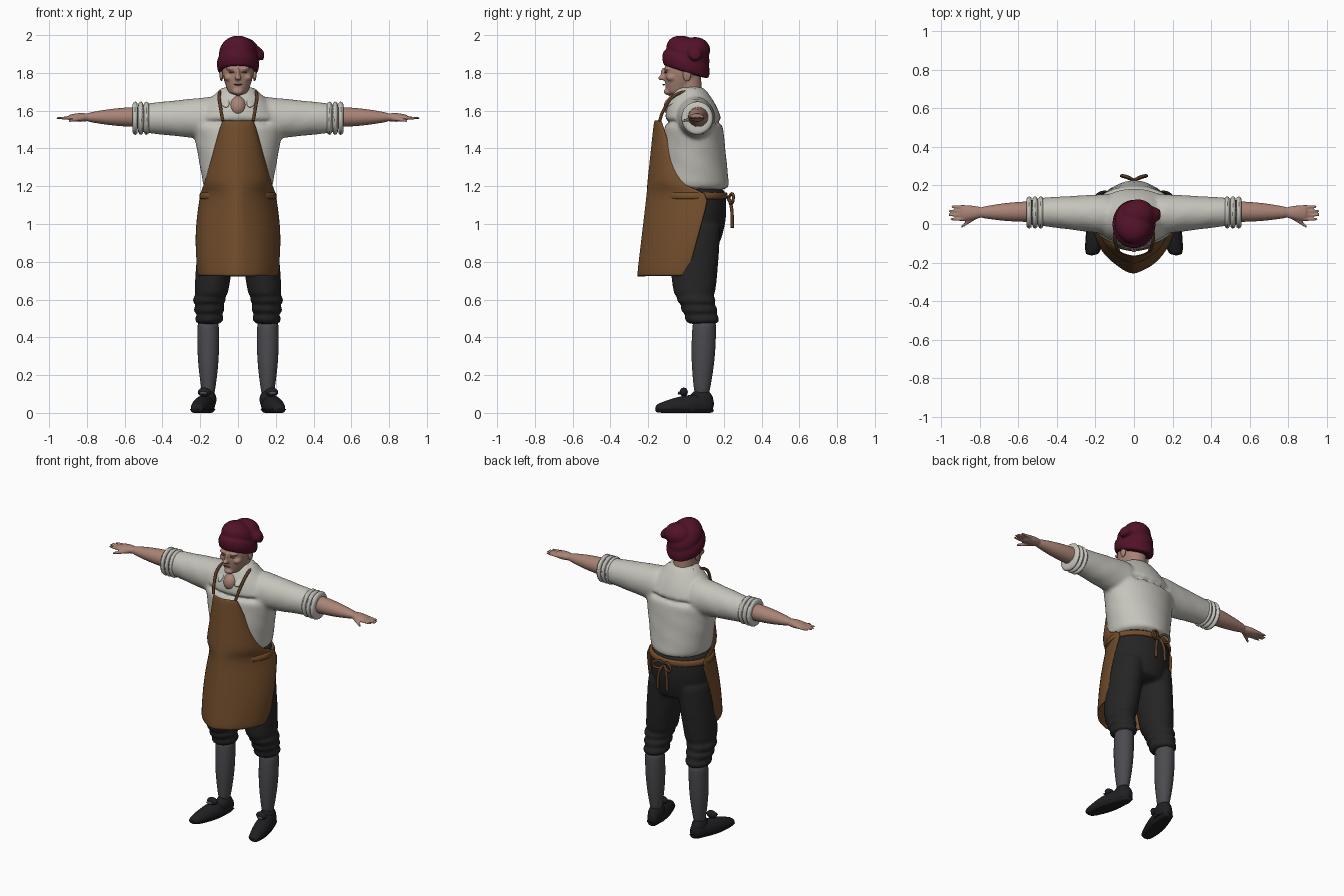
import bpy, bmesh, math
from mathutils import Matrix, Vector

cube = bpy.data.objects.get("Cube")
if cube:
    bpy.data.objects.remove(cube)


def colour(name, red, green, blue):
    material = bpy.data.materials.new(name)
    material.use_nodes = True
    material.diffuse_color = (red, green, blue, 1)
    shader = material.node_tree.nodes["Principled BSDF"]
    shader.inputs["Base Color"].default_value = (red, green, blue, 1)
    shader.inputs["Roughness"].default_value = .8
    return material


skin = colour("skin", .4, .23, .18)
dark_skin = colour("dark skin", .2, .1, .08)
linen = colour("linen", .56, .55, .5)
leather = colour("brown leather", .17, .075, .025)
dark_strap = colour("dark strap", .1, .045, .018)
wool = colour("burgundy wool", .085, .006, .022)
black_cloth = colour("black cloth", .018, .018, .018)
grey_knit = colour("grey knit", .07, .07, .08)
black_leather = colour("black leather", .014, .014, .016)


def grid_faces(bm, rows, closed):
    """Skin neighbouring rows of vertices with quads."""
    for lower, upper in zip(rows, rows[1:]):
        count = len(lower)
        for i in range(count if closed else count - 1):
            j = (i + 1) % count
            bm.faces.new((lower[i], lower[j], upper[j], upper[i]))


def limb(bm, start, end, radii_start, radii_end, bulge=0, mirror=False, fold=0, sides=20):
    """Tapered elliptical tube, swollen halfway by bulge and rippled by fold."""
    start, end = Vector(start), Vector(end)
    along = max(range(3), key=lambda k: abs(end[k] - start[k]))
    across, up = [k for k in range(3) if k != along]
    steps = 8
    for side in (1, -1) if mirror else (1,):
        rows = []
        for step in range(steps + 1):
            t = step / steps
            swell = bulge * math.sin(math.pi * t)
            radii = Vector(radii_start).lerp(Vector(radii_end), t)
            row = []
            for i in range(sides):
                angle = math.tau * i / sides
                ripple = 1 + fold * math.sin(4 * angle + 20 * t)
                point = start.lerp(end, t)
                point[across] += (radii[0] + swell) * ripple * math.cos(angle)
                point[up] += (radii[1] + swell) * ripple * math.sin(angle)
                point.x *= side
                row.append(bm.verts.new(point))
            rows.append(row)
        grid_faces(bm, rows, True)
        bm.faces.new(rows[0])
        bm.faces.new(rows[-1])


def blob(bm, centre, size, mirror=False):
    """Ellipsoid, optionally on both sides."""
    for side in (1, -1) if mirror else (1,):
        place = Matrix.Translation((side * centre[0], centre[1], centre[2]))
        bmesh.ops.create_uvsphere(bm, u_segments=20, v_segments=12, radius=1,
                                  matrix=place @ Matrix.Diagonal((*size, 1)))


def finish(bm, name, material, subdivide=1, voxel=0, thickness=0):
    """Turn the bmesh into a smooth object, blended into one skin if voxel is set."""
    bmesh.ops.recalc_face_normals(bm, faces=bm.faces)
    mesh = bpy.data.meshes.new(name)
    bm.to_mesh(mesh)
    bm.free()
    mesh.materials.append(material)
    mesh.polygons.foreach_set("use_smooth", [True] * len(mesh.polygons))
    thing = bpy.data.objects.new(name, mesh)
    bpy.context.collection.objects.link(thing)
    if thickness:
        thing.modifiers.new("thickness", "SOLIDIFY").thickness = thickness
    subdivision = thing.modifiers.new("smooth form", "SUBSURF")
    subdivision.levels = subdivision.render_levels = subdivide
    if voxel:
        remesh = thing.modifiers.new("blend", "REMESH")
        remesh.mode, remesh.voxel_size, remesh.use_smooth_shade = "VOXEL", voxel, True
        soften = thing.modifiers.new("soften", "SMOOTH")
        soften.factor, soften.iterations = .5, 4


def oval(name, material, centre, size, mirror=False):
    bm = bmesh.new()
    blob(bm, centre, size, mirror)
    finish(bm, name, material)


def cords(name, material, points, radius):
    """A smooth round strap on each side."""
    for side, label in ((1, "left"), (-1, "right")):
        curve = bpy.data.curves.new(name, "CURVE")
        curve.dimensions, curve.bevel_depth, curve.bevel_resolution = "3D", radius, 2
        curve.use_fill_caps = True
        spline = curve.splines.new("BEZIER")
        spline.bezier_points.add(len(points) - 1)
        for knot, (x, y, z) in zip(spline.bezier_points, points):
            knot.co = (side * x, y, z)
            knot.handle_left_type = knot.handle_right_type = "AUTO"
        curve.materials.append(material)
        thing = bpy.data.objects.new(label + "_" + name, curve)
        bpy.context.collection.objects.link(thing)


# Shirt: waist, shoulders and sleeves blended together
shirt = bmesh.new()
limb(shirt, (0, .045, 1.17), (0, .04, 1.55), (.18, .19), (.25, .155), fold=.015)
limb(shirt, (0, .04, 1.54), (0, .02, 1.73), (.24, .155), (.08, .07), bulge=.015)
limb(shirt, (.1, .05, 1.56), (.53, .065, 1.56), (.11, .12), (.07, .075), mirror=True, fold=.03)
finish(shirt, "shirt", linen, voxel=.011)

# Rolled cuffs: three soft turns on each sleeve
cuffs = bmesh.new()
for turn in range(3):
    x = .47 + .03 * turn
    limb(cuffs, (x, .06, 1.56), (x + .03, .06, 1.56), (.074, .078), (.07, .075),
         bulge=.013, mirror=True, fold=.03)
finish(cuffs, "rolled_cuffs", linen)

# Collar: one folded leaf on each side
collar = bmesh.new()
inner = [(0, .08, 1.73), (.065, .05, 1.74), (.08, -.02, 1.71), (.03, -.11, 1.64)]
outer = [(0, .12, 1.69), (.1, .08, 1.69), (.12, -.04, 1.67), (.07, -.13, 1.6)]
for side in (1, -1):
    grid_faces(collar, [[collar.verts.new((side * x, y, z)) for x, y, z in edge]
                        for edge in (inner, outer)], False)
finish(collar, "collar", linen, subdivide=2, thickness=.012)

# Head, neck and open chest, with nose, brow, chin and cheeks
head = bmesh.new()
limb(head, (0, -.045, 1.68), (0, .01, 1.92), (.045, .055), (.085, .1), bulge=.02)
limb(head, (0, .02, 1.6), (0, .01, 1.8), (.065, .07), (.065, .07))
blob(head, (0, -.06, 1.62), (.05, .06, .06))
blob(head, (0, -.118, 1.795), (.011, .017, .034))
blob(head, (0, -.128, 1.773), (.018, .022, .013))
blob(head, (.034, -.1, 1.822), (.03, .017, .01), mirror=True)
blob(head, (0, -.095, 1.7), (.03, .024, .018))
blob(head, (.05, -.075, 1.775), (.025, .03, .02), mirror=True)
finish(head, "head_and_neck", skin, voxel=.006)
oval("ears", skin, (.088, .005, 1.79), (.01, .022, .034), mirror=True)
oval("eyes", dark_skin, (.033, -.108, 1.803), (.016, .008, .005), mirror=True)
oval("mouth", dark_skin, (0, -.118, 1.738), (.026, .007, .004))

# Knitted cap: band and dome tipped toward the nape, then a flopped point
cap = bmesh.new()
limb(cap, (0, 0, 1.8), (0, 0, 1.89), (.104, .118), (.104, .118), bulge=.01)
blob(cap, (0, .01, 1.9), (.104, .118, .095))
for vert in cap.verts:
    vert.co.z -= .3 * vert.co.y
blob(cap, (.02, .05, 1.92), (.09, .08, .07))
limb(cap, (0, .04, 1.95), (.14, .05, 1.89), (.06, .045), (.025, .025), bulge=.012)
finish(cap, "cap", wool, voxel=.007)

# Forearms, palms, fingers and thumbs
arms = bmesh.new()
limb(arms, (.5, .065, 1.567), (.81, .06, 1.565), (.055, .055), (.026, .021), .008, True)
limb(arms, (.79, .06, 1.565), (.9, .057, 1.563), (.026, .02), (.037, .013), .007, True)
for finger in range(4):
    y = .024 + .022 * finger
    tip = .972 - .012 * abs(finger - 1.4)
    limb(arms, (.87, y, 1.563), (tip, y, 1.56), (.011, .011), (.006, .006), mirror=True, sides=10)
limb(arms, (.81, .045, 1.56), (.9, -.016, 1.546), (.015, .014), (.008, .008), mirror=True)
finish(arms, "forearms_and_hands", skin, voxel=.006)

# Knee breeches: seat, thighs and gathered knees
breeches = bmesh.new()
limb(breeches, (0, .045, .88), (0, .04, 1.2), (.16, .13), (.185, .165), bulge=.025)
limb(breeches, (.1, .04, 1.02), (.145, .045, .6), (.1, .145), (.088, .108), .005, True, .015)
for gather in range(3):
    z, y, slim = .62 - .05 * gather, .05 + .015 * gather, .006 * gather
    limb(breeches, (.15, y, z), (.155, y + .01, z - .05), (.08 - slim, .096 - slim),
         (.07 - slim, .085 - slim), bulge=.014, mirror=True, fold=.03)
finish(breeches, "breeches", black_cloth, voxel=.01)

# Stockings
stockings = bmesh.new()
limb(stockings, (.158, .098, .5), (.157, .083, .08), (.056, .062), (.03, .036), .013, True)
finish(stockings, "stockings", grey_knit)


def footwear(name, spread, low, high):
    """Toe-out shoe form, kept between two heights."""
    bm = bmesh.new()
    limb(bm, (.152, .15, .045), (.22, -.165, .022), (.03 + spread, .05), (.03 + spread, .02),
         bulge=.024, mirror=True)
    blob(bm, (.158, .08, .07), (.045 + spread, .065, .055), mirror=True)
    for vert in bm.verts:
        vert.co.z = min(max(vert.co.z, low), high)
    finish(bm, name, black_leather)


# Shoes with soles, tongues and buckles
footwear("shoes", 0, .01, 1)
footwear("soles", .004, 0, .02)
oval("shoe_tongues", black_leather, (.178, -.012, .11), (.036, .022, .024), mirror=True)
oval("buckles", grey_knit, (.184, -.036, .105), (.022, .008, .009), mirror=True)

# Apron: tapering bib, then a skirt wrapped round the hips, creased down the middle
apron = bmesh.new()
rows, columns, stages = [], 16, 6
for skirt in (False, True):
    for stage in range(stages):
        t = stage / (stages - 1)
        if skirt:
            z, width, edge = 1.17 - .45 * t, .2 + .014 * t + .02 * math.sin(math.pi * t), .13 - .125 * t
        else:
            z, width, edge = 1.55 - .35 * t, .085 + .1 * t, -.13 + .11 * t
        front = -.17 - .115 * (1.55 - z)
        row = []
        for column in range(columns + 1):
            u = 2 * column / columns - 1
            turn = u * math.pi / 2
            bend = .6 * math.cos(turn) + .4 * (1 - abs(u))
            ripple = .006 * math.sin(14 * u) * max(0, 1.2 - z)
            row.append(apron.verts.new((width * math.sin(turn),
                                        edge + (front - edge) * bend + ripple, z)))
        rows.append(row)
grid_faces(apron, rows, False)
finish(apron, "apron", leather, thickness=.008)

# Apron straps, waistband and bow
cords("neck_strap", dark_strap, [(.08, -.14, 1.545), (.09, -.12, 1.6), (.1, -.06, 1.68),
                                 (.08, .05, 1.71)], .009)
band = bmesh.new()
limb(band, (0, .04, 1.13), (0, .04, 1.17), (.204, .178), (.2, .178), bulge=.006)
finish(band, "waistband", leather)
cords("bow_loop", dark_strap, [(0, .225, 1.14), (.035, .245, 1.16), (.065, .25, 1.13),
                               (.035, .24, 1.11), (0, .225, 1.13)], .008)
cords("bow_tail", dark_strap, [(0, .225, 1.14), (.025, .24, 1.09), (.035, .245, .98)], .009)
